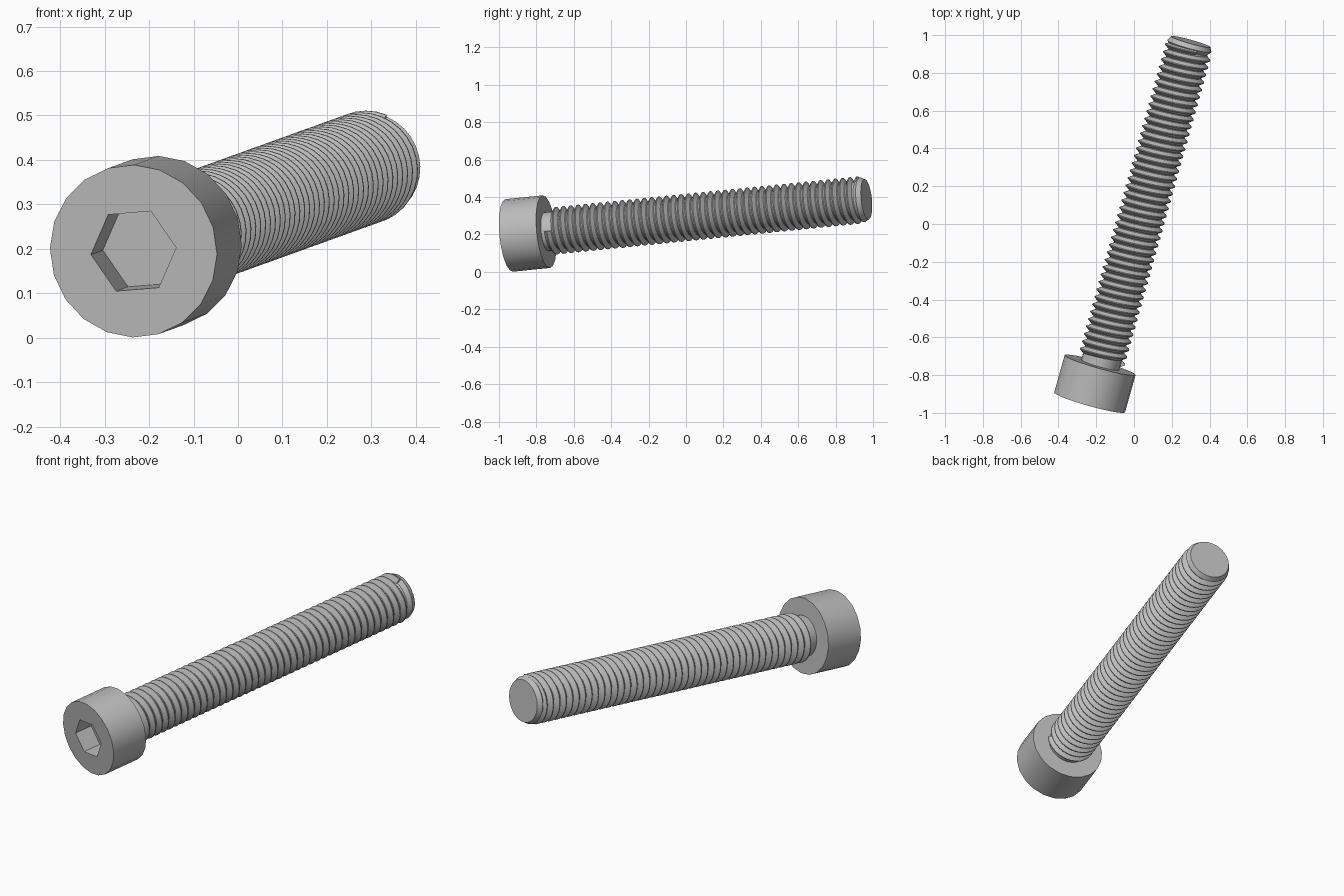
import bpy, bmesh, math
from mathutils import Vector, Matrix

old = bpy.data.objects.get("Cube")
if old:
    bpy.data.objects.remove(old)

# Material
steel = bpy.data.materials.new("grey steel")
steel.use_nodes = True
colour = (0.5, 0.5, 0.5, 1)
steel.diffuse_color = colour
steel.node_tree.nodes["Principled BSDF"].inputs["Base Color"].default_value = colour

# Bolt frame: local z runs from the socket face to the tip
START = Vector((-0.235, -0.945, 0.195))
AXIS = Vector((0.535, 1.91, 0.193))
LENGTH = AXIS.length
up = AXIS.normalized()
side = Vector((0, 0, 1)).cross(up).normalized() * -1
FRAME = Matrix.Translation(START) @ Matrix((side, up.cross(side), up)).transposed().to_4x4()

HEAD_R, HEAD_H = 0.195, 0.207
SOCKET_R, SOCKET_D = 0.1, 0.1
CORE_R, CREST_R = 0.104, 0.127
PITCH, SEG = 0.041, 32


def finish(name, bm, angle):
    bmesh.ops.recalc_face_normals(bm, faces=bm.faces)
    mesh = bpy.data.meshes.new(name)
    bm.to_mesh(mesh)
    bm.free()
    obj = bpy.data.objects.new(name, mesh)
    obj.matrix_world = FRAME
    mesh.materials.append(steel)
    bpy.context.collection.objects.link(obj)
    bpy.ops.object.select_all(action='DESELECT')
    obj.select_set(True)
    bpy.context.view_layer.objects.active = obj
    bpy.ops.object.shade_smooth_by_angle(angle=math.radians(angle))
    return obj


def ring(bm, r, z, n, turn=0.0):
    return [bm.verts.new((r * math.cos(a), r * math.sin(a), z))
            for a in (math.tau * i / n + math.radians(turn) for i in range(n))]


def bridge(bm, a, b):
    n = len(a)
    for i in range(n):
        bm.faces.new((a[i], a[(i + 1) % n], b[(i + 1) % n], b[i]))


# Cap head with a hexagonal socket
bm = bmesh.new()
front = ring(bm, HEAD_R, 0, 20, 2)
back = ring(bm, HEAD_R, HEAD_H, 20, 2)
bridge(bm, front, back)
bm.faces.new(back)
rim = ring(bm, SOCKET_R, 0, 6, -4.5)
floor = ring(bm, SOCKET_R, SOCKET_D, 6, -4.5)
bridge(bm, rim, floor)
bm.faces.new(floor)
edges = [bm.edges.get((loop[i - 1], loop[i])) for loop in (front, rim) for i in range(len(loop))]
bmesh.ops.triangle_fill(bm, edges=edges, use_beauty=True)
finish("cap_head", bm, 30)

# Plain core with a bevelled tip
bm = bmesh.new()
profile = [(CORE_R, HEAD_H - 0.02), (CORE_R, LENGTH - 0.045),
           (0.121, LENGTH - 0.025), (0.108, LENGTH)]
rings = [ring(bm, r, z, SEG) for r, z in profile]
for a, b in zip(rings, rings[1:]):
    bridge(bm, a, b)
bm.faces.new(rings[0])
bm.faces.new(rings[-1])
finish("shank_core", bm, 25)

# Helical ridge wound round the core
bm = bmesh.new()
tooth = [(CORE_R - 0.003, 0.0), (CREST_R, 0.44), (CREST_R, 0.56), (CORE_R - 0.003, 1.0)]
z0, z1 = HEAD_H + 0.015, LENGTH - 0.015
steps = int((z1 - z0 - PITCH) / PITCH * SEG)
rows = []
for j in range(steps + 1):
    a = math.tau * j / SEG
    rows.append([bm.verts.new((r * math.cos(a), r * math.sin(a), z0 + PITCH * (j / SEG + f)))
                 for r, f in tooth])
for p, q in zip(rows, rows[1:]):
    for i in range(3):
        bm.faces.new((p[i], q[i], q[i + 1], p[i + 1]))
bm.faces.new(rows[0])
bm.faces.new(rows[-1])
finish("screw_thread", bm, 25)
